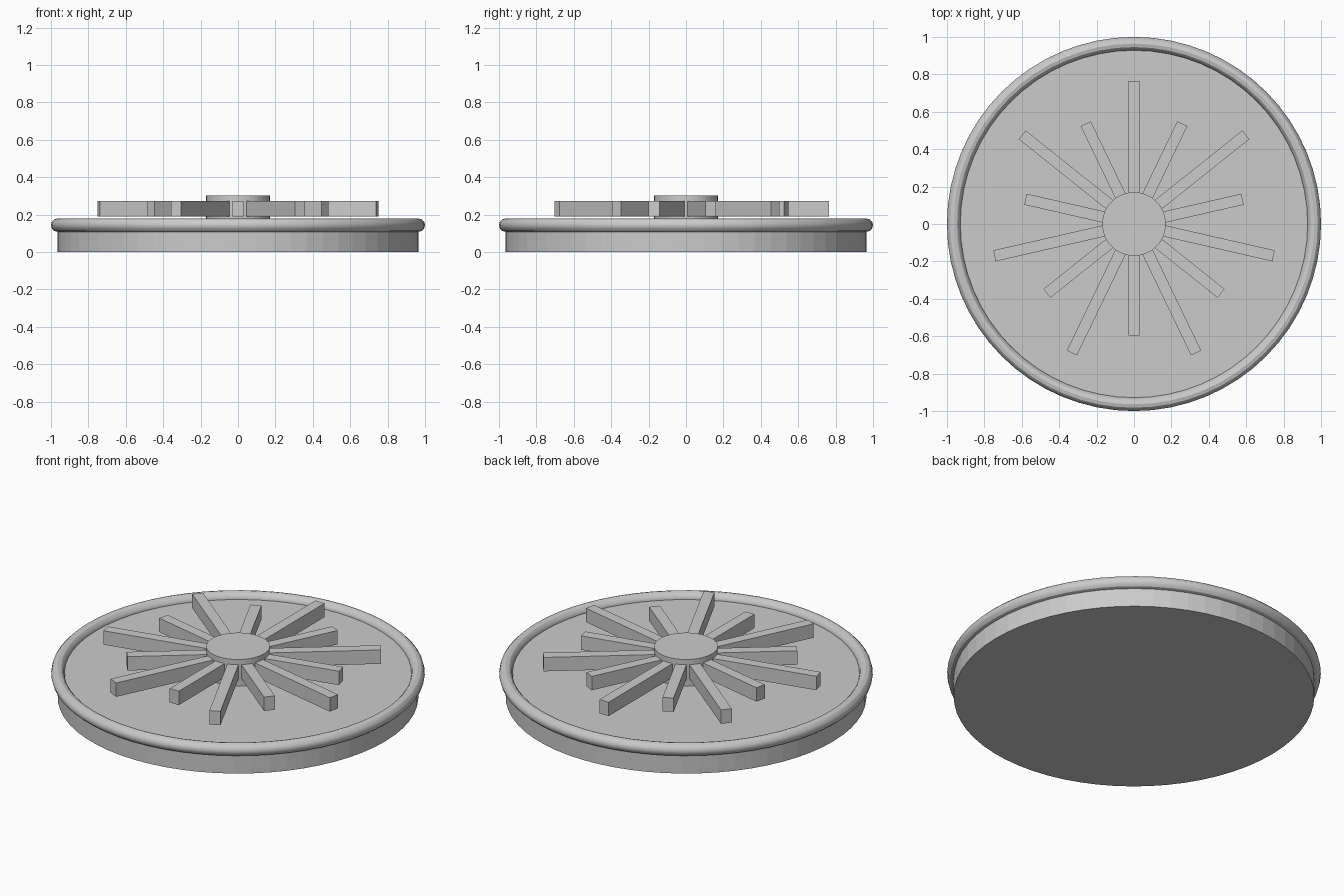
import bpy
from math import pi, cos, sin

if "Cube" in bpy.data.objects:
    bpy.data.objects.remove(bpy.data.objects["Cube"])


def disc(name, radius, z0, z1, sides):
    bpy.ops.mesh.primitive_cylinder_add(vertices=sides, radius=radius, depth=z1 - z0,
                                        location=(0, 0, (z0 + z1) / 2))
    bpy.context.object.name = name


def spoke(name, angle, inner, outer, width, z0, z1):
    mid = (inner + outer) / 2
    bpy.ops.mesh.primitive_cube_add(size=1, rotation=(0, 0, angle),
                                    location=(mid * cos(angle), mid * sin(angle), (z0 + z1) / 2))
    ob = bpy.context.object
    ob.name = name
    ob.scale = (outer - inner, width, z1 - z0)


# Base plate
disc("base_plate", 0.965, 0.0, 0.145, 64)

# Rounded rim
bpy.ops.mesh.primitive_torus_add(major_radius=0.964, minor_radius=0.036, major_segments=64,
                                 minor_segments=12, location=(0, 0, 0.144))
bpy.context.object.name = "rim"
bpy.ops.object.shade_smooth_by_angle()

# Central hub
disc("hub", 0.17, 0.145, 0.303, 48)

# Alternating long and short rays, held just above the plate
COUNT = 14
for i in range(COUNT):
    outer = 0.595 if i % 2 else 0.765
    spoke(f"ray_{i + 1}", pi / 2 + i * 2 * pi / COUNT, 0.13, outer, 0.06, 0.19, 0.272)
